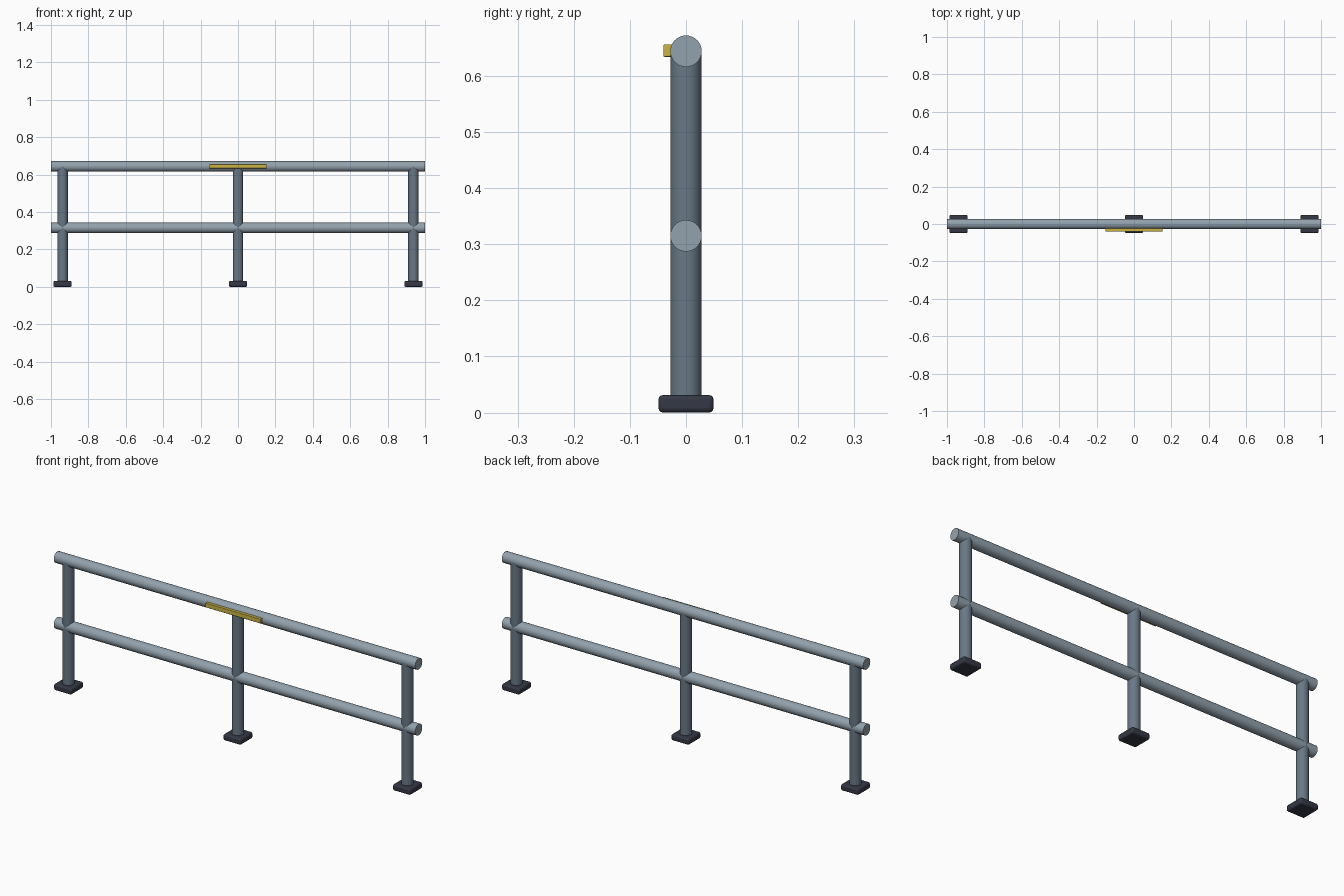
import bpy
import math

cube = bpy.data.objects.get("Cube")
if cube:
    bpy.data.objects.remove(cube, do_unlink=True)


def material(name, colour):
    mat = bpy.data.materials.new(name)
    mat.use_nodes = True
    rgba = (*colour, 1)
    mat.diffuse_color = rgba
    mat.node_tree.nodes["Principled BSDF"].inputs["Base Color"].default_value = rgba
    return mat


RAIL = material("light steel", (0.29, 0.36, 0.42))
POST = material("blue grey steel", (0.14, 0.19, 0.24))
FOOT = material("dark slate", (0.035, 0.04, 0.06))
STRIP = material("safety yellow", (0.60, 0.45, 0.06))


def finish(name, mat, bevel=0):
    obj = bpy.context.object
    obj.name = name
    obj.data.materials.append(mat)
    bpy.ops.object.transform_apply(location=False, rotation=True, scale=True)
    if bevel:
        mod = obj.modifiers.new("rounded edges", "BEVEL")
        mod.width = bevel
        mod.segments = 3
    bpy.ops.object.shade_smooth_by_angle(angle=math.radians(35))


def tube(name, mat, length, location, rotation=(0, 0, 0)):
    bpy.ops.mesh.primitive_cylinder_add(vertices=32, radius=0.028, depth=length,
                                        location=location, rotation=rotation)
    finish(name, mat)


def box(name, mat, size, location, bevel):
    bpy.ops.mesh.primitive_cube_add(size=1, location=location)
    bpy.context.object.scale = size
    finish(name, mat, bevel)


# Horizontal rails
TOP, MIDDLE = 0.644, 0.315
for name, z in (("top_rail", TOP), ("middle_rail", MIDDLE)):
    tube(name, RAIL, 2, (0, 0, z), (0, math.pi / 2, 0))

# Posts standing on rounded foot plates
for side, x in (("right", -0.938), ("middle", 0), ("left", 0.938)):
    tube(side + "_post", POST, TOP - 0.005, (x, 0, TOP / 2 + 0.0025))
    box(side + "_foot", FOOT, (0.098, 0.098, 0.031), (x, 0, 0.0155), 0.008)

# Warning strip on the front of the top rail
box("warning_strip", STRIP, (0.306, 0.016, 0.022), (0, -0.032, 0.645), 0.002)
